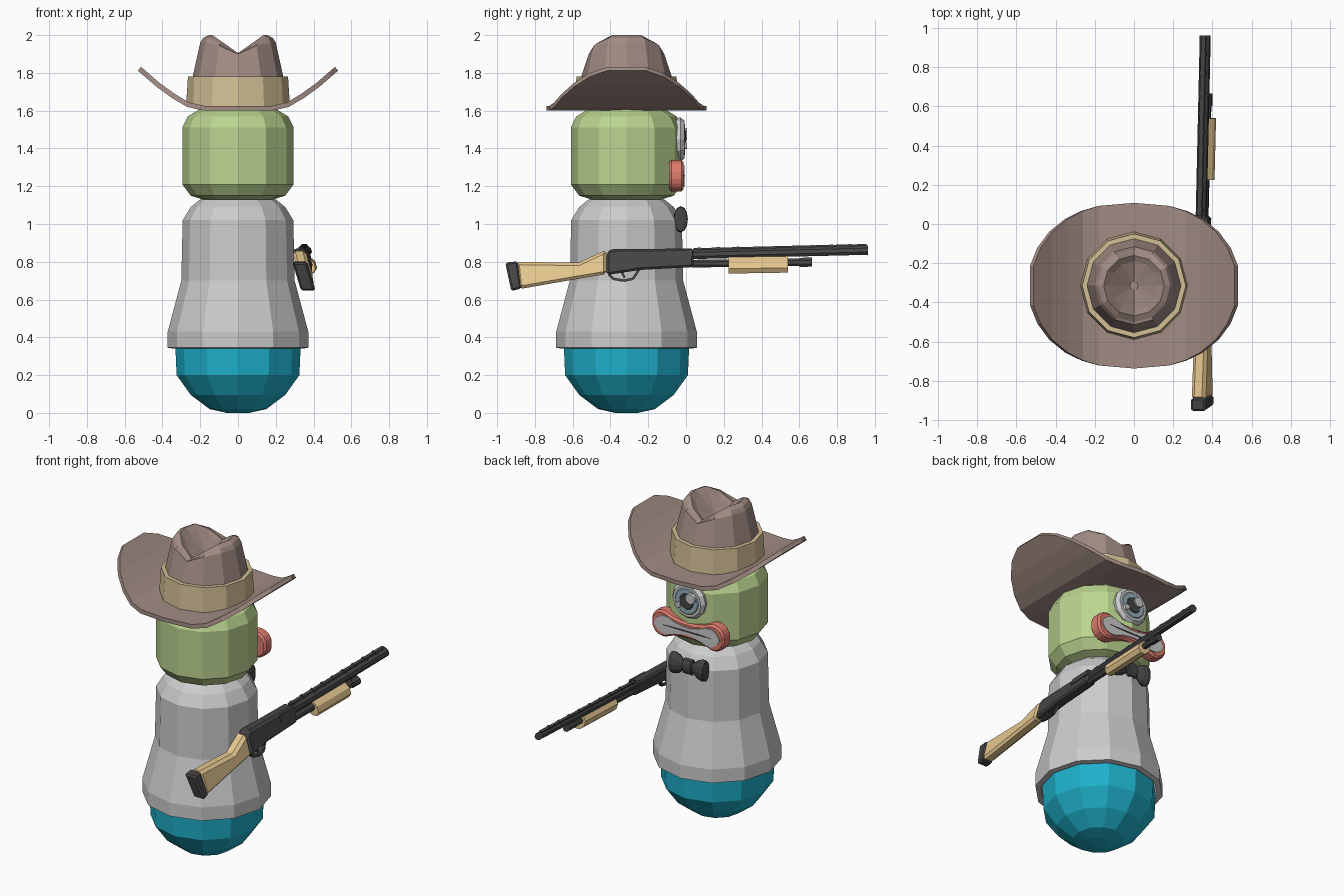
import bpy, bmesh, math
from mathutils import Matrix, Vector

if "Cube" in bpy.data.objects:
    bpy.data.objects.remove(bpy.data.objects["Cube"])

CY = -0.315  # y of the body axis
GREEN, BLUE = (.50, .66, .28), (.013, .44, .60)
BROWN, TAN, WOOD = (.36, .26, .23), (.65, .52, .30), (.80, .58, .28)
BLACK, RED, IRIS = (.06, .06, .06), (.72, .20, .15), (.30, .44, .50)
mats = {}


def gun_space(v):
    """Lean and yaw the gun: its x centre follows y and z."""
    return Vector((v[0] + .34 + .03 * v[1] + (.845 - v[2]) * .3, v[1], v[2]))


def make(name, verts, faces, color=None, gun=False, bevel=0):
    me = bpy.data.meshes.new(name)
    me.from_pydata([gun_space(v) if gun else v for v in verts], [], faces)
    bm = bmesh.new()
    bm.from_mesh(me)
    bmesh.ops.recalc_face_normals(bm, faces=bm.faces)
    bm.to_mesh(me)
    bm.free()
    ob = bpy.data.objects.new(name, me)
    bpy.context.collection.objects.link(ob)
    if color:
        if color not in mats:
            mats[color] = bpy.data.materials.new("colour_%d" % len(mats))
            mats[color].diffuse_color = (*color, 1)
        me.materials.append(mats[color])
    if bevel:
        m = ob.modifiers.new("bevel", 'BEVEL')
        m.width, m.segments, m.limit_method = bevel, 1, 'ANGLE'
    return ob


def lathe(name, prof, color=None, mat=Matrix.Translation((0, CY, 0)), n=12,
          closed=False, dip=None):
    """Spin (radius, height) points around z, then place with mat."""
    verts, faces = [], []
    for r, z in prof:
        for i in range(n):
            a = 2 * math.pi * i / n
            v = Vector((r * math.cos(a), r * math.sin(a), z))
            if dip:
                v.z -= dip(v)
            verts.append(mat @ v)
    k = len(prof)
    for j in range(k if closed else k - 1):
        for i in range(n):
            a, b, t = j * n, (j + 1) % k * n, (i + 1) % n
            faces.append((a + i, a + t, b + t, b + i))
    if not closed:
        faces += [tuple(range(n)), tuple(range((k - 1) * n, k * n))]
    return make(name, verts, faces, color)


def prism(name, prof, h, color=None, bevel=0, x=0):
    """Gun part: (y, z) outline with half thickness h."""
    n = len(prof)
    verts = [(x + s * h, y, z) for s in (-1, 1) for y, z in prof]
    faces = [tuple(range(n)), tuple(range(n, 2 * n))]
    faces += [(i, (i + 1) % n, n + (i + 1) % n, n + i) for i in range(n)]
    return make(name, verts, faces, color, True, bevel)


def tube(name, p0, p1, r, color, n=8, rx=None):
    """Gun part: straight tube between two (y, z) points."""
    d = Vector((0, p1[0] - p0[0], p1[1] - p0[1])).normalized()
    up = Vector((1, 0, 0)).cross(d)
    verts = []
    for y, z in (p0, p1):
        for i in range(n):
            a = 2 * math.pi * (i + .5) / n
            verts.append(Vector((math.cos(a) * (rx or r), y, z)) + up * math.sin(a) * r)
    faces = [tuple(range(n)), tuple(range(n, 2 * n))]
    faces += [(i, (i + 1) % n, n + (i + 1) % n, n + i) for i in range(n)]
    return make(name, verts, faces, color, True)


# Body
lathe("trousers", [(.06, 0), (.15, .02), (.25, .095), (.325, .20), (.332, .36), (.30, .42)], BLUE)
lathe("shirt", [(.34, .34), (.372, .345), (.372, .43), (.30, .70), (.293, 1.02), (.25, 1.09),
                (.20, 1.13), (.02, 1.13), (.02, 1.08), (.24, .98), (.26, .70), (.34, .43)], closed=True)
lathe("head", [(.17, 1.125), (.25, 1.15), (.295, 1.21), (.295, 1.51), (.265, 1.57), (.20, 1.61)], GREEN)

# Bow tie: spun around the x axis and flattened
bow = (Matrix.Translation((0, -.028, 1.025)) @ Matrix.Diagonal((1, .54, 1, 1))
       @ Matrix.Rotation(math.pi / 2, 4, 'Y'))
half = [(.04, .125), (.065, .12), (.07, .10), (.06, .07), (.035, .04), (.035, .032), (.05, .028)]
lathe("bow_tie", half + [(r, -x) for r, x in reversed(half)], BLACK, bow)


# Eye: stacked discs facing +y
def disc(name, x, z, y0, y1, r, color=None):
    m = Matrix.Translation((x, 0, z)) @ Matrix.Rotation(-math.pi / 2, 4, 'X')
    lathe(name, [(r * .95, y0), (r, y0 + (y1 - y0) * .6), (r * .85, y1)], color, m)


disc("eye_white", 0, 1.447, -.06, -.008, .117)
disc("iris", 0, 1.447, -.03, -.004, .092, IRIS)
disc("pupil", 0, 1.447, -.03, .001, .055, BLACK)
disc("eye_glint_large", -.032, 1.475, -.03, .006, .036)
disc("eye_glint_small", .055, 1.415, -.03, .005, .02)

# Mouth: dog-bone lips, teeth and the line between them
BONE = [(.255, .03), (.235, .062), (.20, .083), (.16, .082), (.11, .062), (.05, .05)]


def mouth_slab(name, grow, y0, y1, color, bevel):
    q = [(x - grow, max(h - grow, .008)) for x, h in BONE]
    top = q + [(-x, h) for x, h in reversed(q)]
    outline = top + [(x, -h) for x, h in reversed(top)]
    n = len(outline)
    verts = [(x, y, 1.255 + z) for y in (y0, y1) for x, z in outline]
    faces = [tuple(range(n)), tuple(range(n, 2 * n))]
    faces += [(i, (i + 1) % n, n + (i + 1) % n, n + i) for i in range(n)]
    make(name, verts, faces, color, bevel=bevel)


mouth_slab("lips", 0, -.09, -.013, RED, .012)
mouth_slab("teeth", .026, -.05, -.007, None, 0)
make("teeth_line", [(x, y, 1.255 + z) for y in (-.03, -.004) for x, z in
                    ((-.17, 0), (-.08, -.004), (.08, -.004), (.17, 0), (.08, .004), (-.08, .004))],
     [tuple(range(6)), tuple(range(6, 12))] + [(i, (i + 1) % 6, 6 + (i + 1) % 6, 6 + i) for i in range(6)],
     BLACK)

# Hat brim: strips across x, curling up at the sides
curl = [(0, 1.613), (.18, 1.613), (.265, 1.632), (.345, 1.68), (.425, 1.738), (.485, 1.79), (.522, 1.822)]
cols = [(-x, z) for x, z in reversed(curl[1:])] + curl
verts, faces = [], []
for x, z in cols:
    d = .423 * (1 - (abs(x) / .535) ** 2.4) ** .5
    verts += [(x, CY + d, z), (x, CY - d, z)]
for i in range(len(cols) - 1):
    faces.append((2 * i, 2 * i + 1, 2 * i + 3, 2 * i + 2))
brim = make("hat_brim", verts, faces, BROWN)
sol = brim.modifiers.new("thickness", 'SOLIDIFY')
sol.thickness, sol.offset = .026, 0


# Hat crown with a crease running front to back, and band
def crease(v):
    if v.z < 1.9:
        return 0
    return max(0, 1 - abs(v.x) / .135) * (.095 if v.z > 1.98 else .06)


lathe("hat_crown", [(.25, 1.62), (.24, 1.78), (.20, 1.96), (.185, 1.985), (.155, 2.0), (.125, 1.985),
                    (.02, 1.88)], BROWN, dip=crease)
lathe("hat_band", [(.275, 1.625), (.265, 1.78), (.235, 1.78), (.235, 1.625)], TAN, closed=True)

# Shotgun: stock and receiver
prism("stock", [(-.90, .80), (-.57, .795), (-.42, .865), (-.42, .735), (-.57, .71), (-.885, .655)],
      .036, WOOD, .016)
prism("butt_pad", [(-.957, .795), (-.89, .803), (-.872, .658), (-.925, .645)], .038, BLACK, .01)
prism("receiver", [(-.42, .845), (-.40, .867), (.04, .870), (.04, .772), (-.24, .757), (-.42, .73)],
      .035, BLACK, .012)
prism("ejection_port", [(-.11, .862), (.035, .864), (.035, .825), (-.11, .822)], .006, BLACK, x=.034)

# Trigger guard and trigger
guard = [(-.41, .735), (-.385, .71), (-.33, .70), (-.28, .71), (-.25, .757)]
for i in range(len(guard) - 1):
    tube("trigger_guard_%d" % i, guard[i], guard[i + 1], .009, BLACK, 4, .014)
tube("trigger", (-.345, .755), (-.325, .715), .008, BLACK, 4)

# Barrel, sighting rib, magazine tube and pump
tube("barrel", (.03, .839), (.963, .862), .027, BLACK)
prism("rib", [(.04, .860), (.04, .872), (.955, .894), (.955, .882)], .011, BLACK)
for i in range(9):
    y = .06 + i * .1
    z = .871 + (y - .04) * .024
    prism("rib_post_%d" % i, [(y, z - .015), (y, z + .003), (y + .02, z + .0035), (y + .02, z - .015)],
          .014, BLACK)
tube("magazine_tube", (.03, .79), (.64, .798), .022, BLACK)
tube("magazine_cap", (.60, .797), (.667, .798), .026, BLACK)
tube("pump", (.225, .781), (.54, .786), .047, WOOD, 8, .043)

for m in bpy.data.materials:
    if m.users and not m.is_grease_pencil:
        m.use_nodes = True
        m.node_tree.nodes["Principled BSDF"].inputs["Base Color"].default_value = m.diffuse_color
